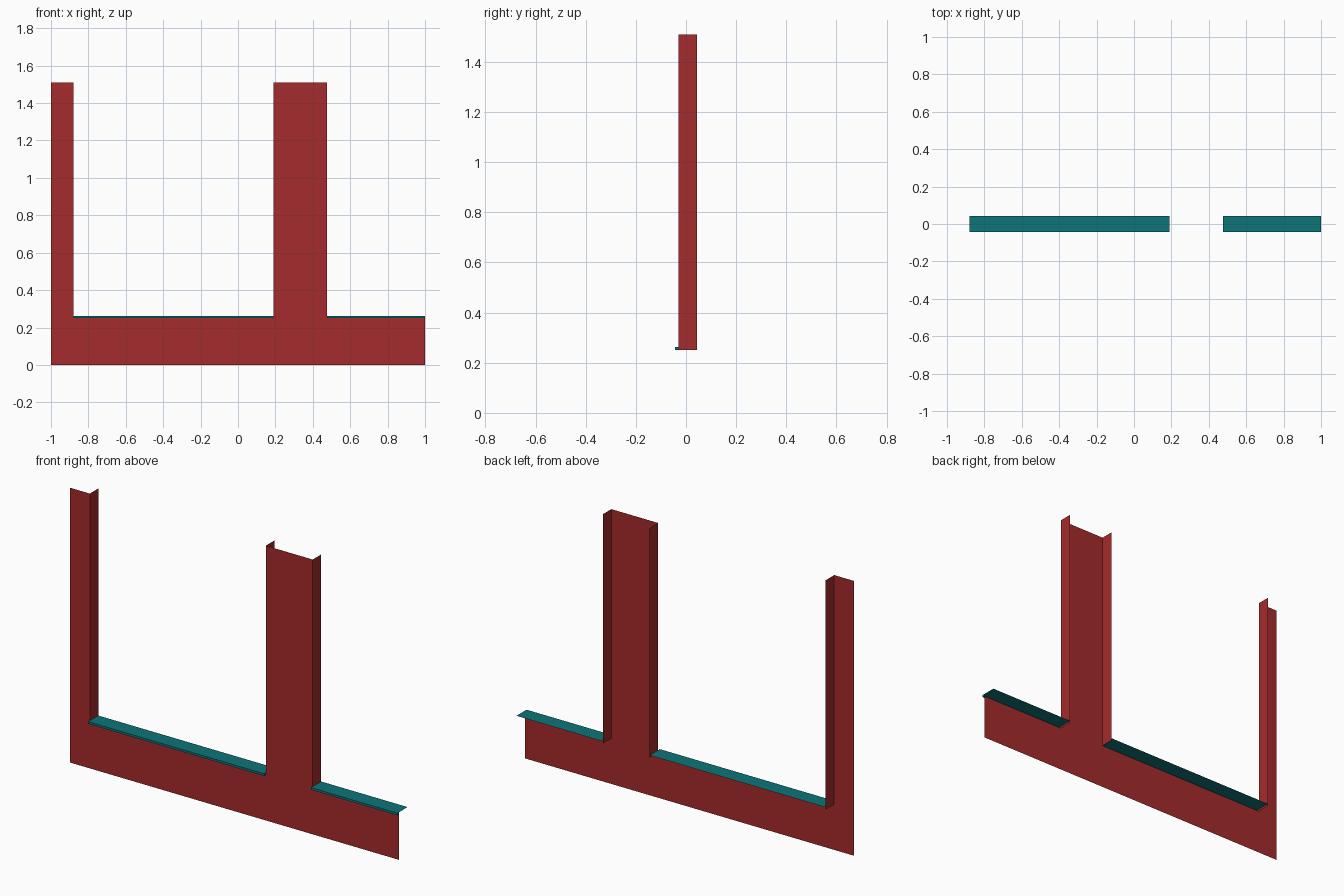
import bpy, bmesh

cube = bpy.data.objects.get("Cube")
if cube:
    bpy.data.objects.remove(cube)

# Main levels, depths and the two openings (left edge, right edge)
BASE_TOP, SILL_TOP, TOP = 0.25, 0.262, 1.51
WALL_Y, BACK_Y, NOSE_Y = -0.03, 0.044, -0.044
OPENINGS = [(-0.88, 0.19), (0.475, 1.0)]


def material(name, rgb):
    mat = bpy.data.materials.new(name)
    mat.use_nodes = True
    color = (*rgb, 1)
    mat.diffuse_color = color
    mat.node_tree.nodes["Principled BSDF"].inputs["Base Color"].default_value = color
    return mat


def sheets(name, polygons, mat):
    """One object made of thin flat sheets, one polygon each."""
    bm = bmesh.new()
    for points in polygons:
        bm.faces.new([bm.verts.new(p) for p in points])
    bmesh.ops.remove_doubles(bm, verts=bm.verts, dist=0.0001)
    mesh = bpy.data.meshes.new(name)
    bm.to_mesh(mesh)
    bm.free()
    mesh.materials.append(mat)
    obj = bpy.data.objects.new(name, mesh)
    bpy.context.collection.objects.link(obj)
    return obj


red = material("brick red", (0.376, 0.024, 0.025))
teal = material("teal", (0.004, 0.175, 0.19))

# Front wall: a band with two uprights, outlined around the openings
(a, b), (c, d) = OPENINGS
outline = [(-1, 0), (1, 0), (d, BASE_TOP), (c, BASE_TOP), (c, TOP), (b, TOP),
           (b, BASE_TOP), (a, BASE_TOP), (a, TOP), (-1, TOP)]
sheets("front_wall", [[(x, WALL_Y, z) for x, z in outline]], red)

# Side returns running back from the edges of the uprights
for name, x, facing in (("right_return", a, 1), ("middle_return_right", b, -1),
                        ("middle_return_left", c, 1)):
    quad = [(x, WALL_Y, BASE_TOP), (x, BACK_Y, BASE_TOP), (x, BACK_Y, TOP), (x, WALL_Y, TOP)]
    sheets(name, [quad[::facing]], red)

# Sills: top sheet, front lip, underside of the nose and its small ends
for name, (x0, x1) in zip(("wide_sill", "narrow_sill"), OPENINGS):
    path = [(BACK_Y, SILL_TOP), (NOSE_Y, SILL_TOP), (NOSE_Y, BASE_TOP), (WALL_Y, BASE_TOP)]
    strips = [[(x0, *p), (x0, *q), (x1, *q), (x1, *p)] for p, q in zip(path, path[1:])]
    nose = [(WALL_Y, SILL_TOP)] + path[1:]
    ends = [[(x0, *p) for p in reversed(nose)], [(x1, *p) for p in nose]]
    sheets(name, strips + ends, teal)
